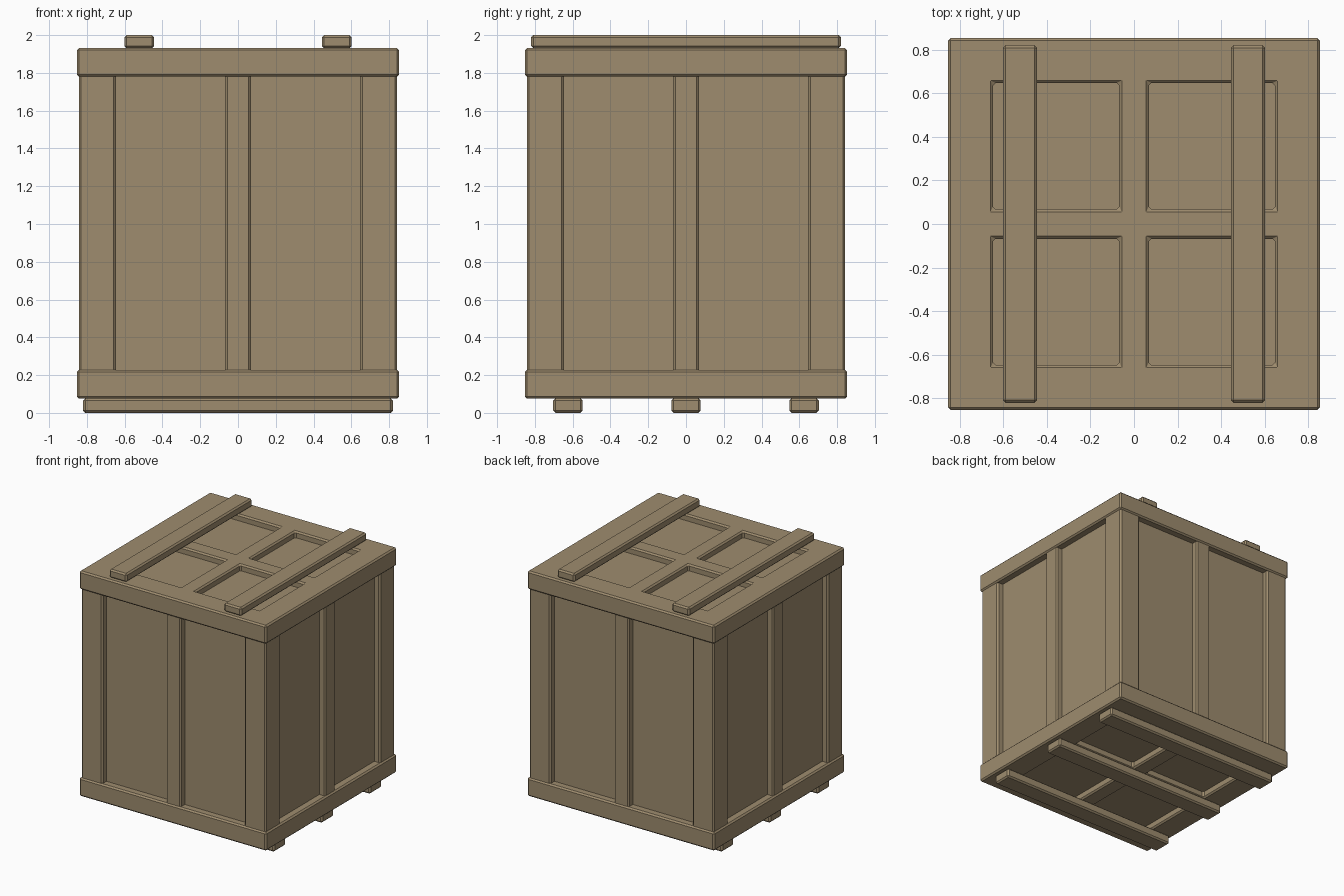
import bpy, bmesh

if "Cube" in bpy.data.objects:
    bpy.data.objects.remove(bpy.data.objects["Cube"])

wood = bpy.data.materials.new("wood")
wood.diffuse_color = (0.342, 0.262, 0.156, 1)
wood.use_nodes = True
wood.node_tree.nodes["Principled BSDF"].inputs["Base Color"].default_value = wood.diffuse_color


def finish(name, bm, bevel):
    bmesh.ops.recalc_face_normals(bm, faces=bm.faces)
    mesh = bpy.data.meshes.new(name)
    bm.to_mesh(mesh)
    bm.free()
    ob = bpy.data.objects.new(name, mesh)
    bpy.context.collection.objects.link(ob)
    mesh.materials.append(wood)
    if bevel:
        mod = ob.modifiers.new("chamfer", "BEVEL")
        mod.width = bevel
        mod.segments = 1
        mod.limit_method = "ANGLE"
    return ob


def box(name, x0, x1, y0, y1, z0, z1, bevel=0.012):
    bm = bmesh.new()
    bmesh.ops.create_cube(bm, size=1)
    for v in bm.verts:
        v.co.x = x1 if v.co.x > 0 else x0
        v.co.y = y1 if v.co.y > 0 else y0
        v.co.z = z1 if v.co.z > 0 else z0
    return finish(name, bm, bevel)


def window_frame(name, z0, z1):
    """Square slab with a 2 x 2 grid of openings."""
    cuts = [-0.853, -0.647, -0.068, 0.068, 0.647, 0.853]
    bm = bmesh.new()
    grid = [[bm.verts.new((x, y, z0)) for y in cuts] for x in cuts]
    for i in range(5):
        for j in range(5):
            if not (i in (1, 3) and j in (1, 3)):
                bm.faces.new((grid[i][j], grid[i + 1][j],
                              grid[i + 1][j + 1], grid[i][j + 1]))
    ext = bmesh.ops.extrude_face_region(bm, geom=bm.faces[:])
    for g in ext["geom"]:
        if isinstance(g, bmesh.types.BMVert):
            g.co.z = z1
    return finish(name, bm, 0.012)


# Recessed panels on all six sides
box("panel_core", -0.79, 0.79, -0.79, 0.79, 0.13, 1.88, 0)

# Top and bottom frames
window_frame("bottom_frame", 0.075, 0.228)
window_frame("top_frame", 1.78, 1.932)

# Corner and middle posts
for sx in (-1, 1):
    xs = sorted((sx * 0.647, sx * 0.842))
    for sy in (-1, 1):
        ys = sorted((sy * 0.647, sy * 0.842))
        box("corner_post", *xs, *ys, 0.2, 1.81)
    depth = sorted((sx * 0.74, sx * 0.842))
    box("side_middle_post", *depth, -0.068, 0.068, 0.2, 1.81)
    box("front_back_middle_post", -0.068, 0.068, *depth, 0.2, 1.81)

# Skids underneath, running left to right
for y in (-0.625, 0, 0.625):
    box("skid", -0.82, 0.82, y - 0.078, y + 0.078, 0, 0.078)

# Slats on the lid, running front to back
for x in (-0.523, 0.523):
    box("lid_slat", x - 0.079, x + 0.079, -0.82, 0.82, 1.93, 2.0)
